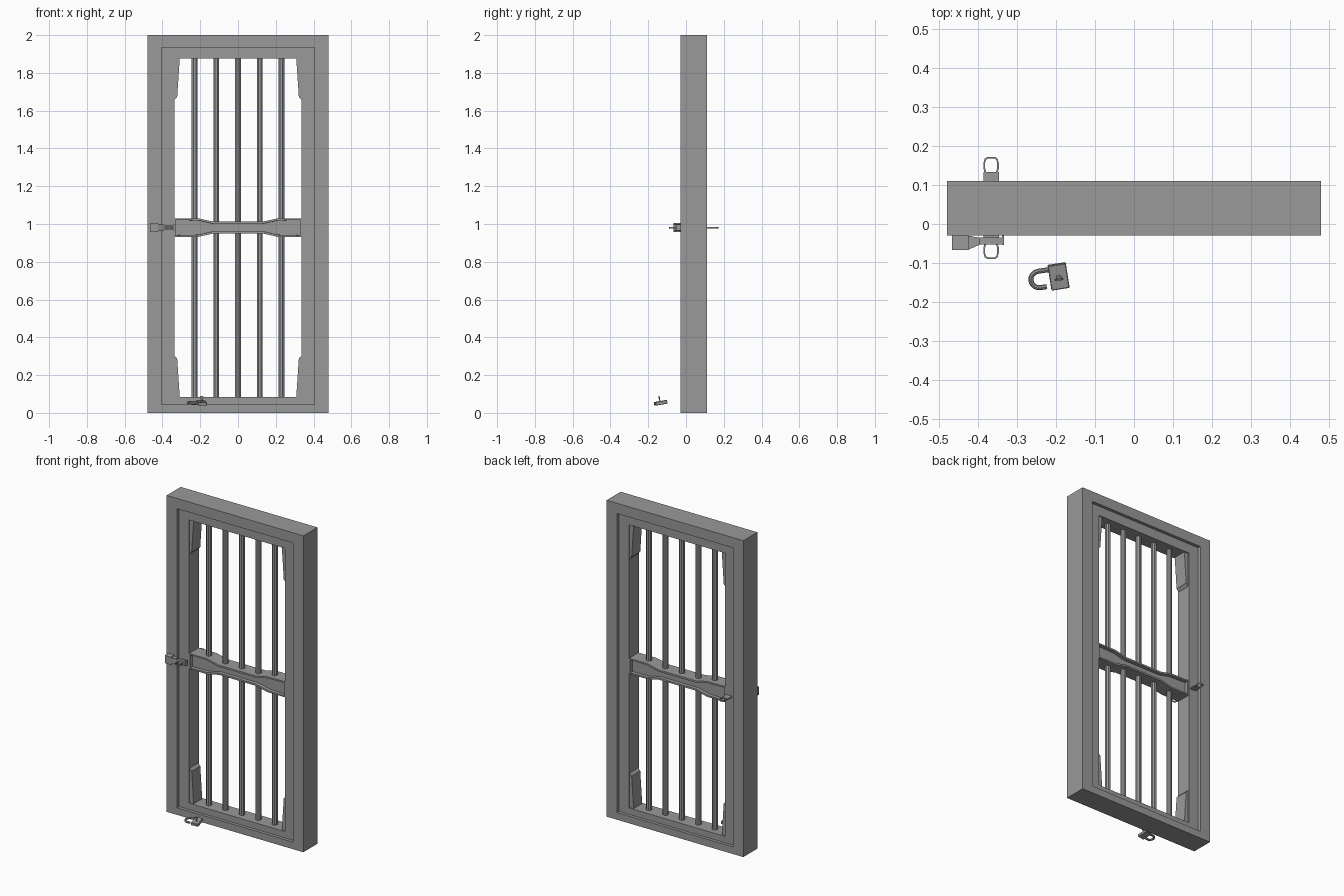
import bpy, bmesh, math
from mathutils import Vector, Matrix

if "Cube" in bpy.data.objects:
    bpy.data.objects.remove(bpy.data.objects["Cube"])

grey = bpy.data.materials.new("iron grey")
grey.diffuse_color = (0.32, 0.32, 0.32, 1)
grey.use_nodes = True
grey.node_tree.nodes["Principled BSDF"].inputs["Base Color"].default_value = grey.diffuse_color


def finish(name, bm, smooth=False):
    bmesh.ops.recalc_face_normals(bm, faces=bm.faces)
    me = bpy.data.meshes.new(name)
    bm.to_mesh(me)
    bm.free()
    me.materials.append(grey)
    ob = bpy.data.objects.new(name, me)
    bpy.context.collection.objects.link(ob)
    if smooth:
        for p in me.polygons:
            p.use_smooth = True
    return ob


def place(axis, p, d):
    """Put a 2D profile point at depth d along the y or z axis."""
    return (p[0], d, p[1]) if axis == "y" else (p[0], p[1], d)


def prism(name, pts, axis, lo, hi, inset=0, depth=0):
    bm = bmesh.new()
    a, b = [[bm.verts.new(place(axis, p, d)) for p in pts] for d in (lo, hi)]
    caps = [bm.faces.new(a), bm.faces.new(b[::-1])]
    n = len(pts)
    for i in range(n):
        j = (i + 1) % n
        bm.faces.new((a[i], b[i], b[j], a[j]))
    bmesh.ops.recalc_face_normals(bm, faces=bm.faces)
    if inset:  # sunken panel on both caps
        bmesh.ops.inset_individual(bm, faces=caps, thickness=inset)
        for f in caps:
            bmesh.ops.inset_individual(bm, faces=[f], thickness=0.0005, depth=-depth)
    return finish(name, bm)


def ring(name, outer, inner, axis, lo, hi):
    bm = bmesh.new()
    loops = [[bm.verts.new(place(axis, p, d)) for p in pts]
             for pts, d in ((outer, lo), (outer, hi), (inner, hi), (inner, lo))]
    n = len(outer)
    for k in range(4):
        a, b = loops[k], loops[(k + 1) % 4]
        for i in range(n):
            j = (i + 1) % n
            bm.faces.new((a[i], a[j], b[j], b[i]))
    return finish(name, bm)


def rect(x0, x1, y0, y1):
    return [(x0, y0), (x1, y0), (x1, y1), (x0, y1)]


# Outer frame and the slightly recessed door leaf
ring("door_frame", rect(-.478, .478, 0, 2), rect(-.405, .405, .045, 1.935), "y", -.03, .11)
ring("door_leaf", rect(-.405, .405, .045, 1.935), rect(-.337, .337, .085, 1.875), "y", -.01, .09)

# Corner braces
for s, side in ((-1, "left"), (1, "right")):
    for z0, d, level in ((1.88, -1, "top"), (.08, 1, "bottom")):
        pts = [(s * .34, z0), (s * .308, z0), (s * .322, z0 + d * .207), (s * .34, z0 + d * .227)]
        prism(f"{level}_{side}_brace", pts, "y", -.003, .083)

# Waisted cross bar with sunken panels
top = [(-.338, 1.03), (-.21, 1.03), (-.13, 1.012), (.13, 1.012), (.21, 1.03), (.338, 1.03)]
bottom = [(x, 1.962 - z) for x, z in reversed(top)]
prism("cross_bar", top + bottom, "y", -.007, .087, inset=.011, depth=.022)

# Vertical bars
for i in range(5):
    bm = bmesh.new()
    bmesh.ops.create_cone(bm, cap_ends=True, segments=8, radius1=.017, radius2=.017, depth=1.81,
                          matrix=Matrix.Translation(((i - 2) * .115, .04, .98)) @ Matrix.Rotation(math.pi / 8, 4, "Z"))
    finish(f"bar_{i + 1}", bm)

# Hasp: hinge block, tapered neck, slotted strap and end lip
prism("hasp_block", rect(-.466, -.424, -.066, -.03), "z", .957, 1.006)
prism("hasp_neck", [(-.424, -.066), (-.424, -.03), (-.395, -.035), (-.395, -.053)], "z", .964, .999)
ring("hasp_strap", rect(-.397, -.337, .968, .995), rect(-.387, -.343, .977, .986), "y", -.053, -.035)
prism("hasp_lip", rect(-.338, -.332, -.054, -.03), "z", .966, .997)

# Flat staple through the leaf, with a loop at each end
prism("staple_plate", rect(-.385, -.346, -.05, .133), "z", .977, .985)


def loop_shape(y0, y1, half):
    """Bulging, flat-ended loop from y0 (root) to y1 (tip)."""
    right = [(.8, 0), (1, .3), (1, .65), (.85, .9), (.45, 1)]
    pts = right + [(-u, v) for u, v in reversed(right)]
    return [(-.3655 + u * half, y0 + (y1 - y0) * v) for u, v in pts]


for name, y0, y1 in (("back", .128, .172), ("front", -.046, -.09)):
    s = math.copysign(1, y1 - y0)
    ring(f"{name}_staple_loop", loop_shape(y0, y1, .0195),
         loop_shape(y0 + s * .005, y1 - s * .004, .0155), "z", .977, .985)

# Open padlock lying on the ground, built flat and then tilted
lock = []
body = prism("padlock_body", rect(-.0235, .0235, -.0325, .0325), "z", -.0095, .0095)
bevel = body.modifiers.new("bevel", "BEVEL")
bevel.width, bevel.segments = .002, 1
lock.append(body)

path = [Vector((-.018, .021, 0)), Vector((-.05, .0215, 0))]
path += [Vector((-.05 - .0215 * math.sin(a), .0215 * math.cos(a), 0))
         for a in (math.pi * k / 8 for k in range(1, 9))]
path.append(Vector((-.034, -.0215, 0)))
bm = bmesh.new()
rows = []
for i, p in enumerate(path):
    t = (path[min(i + 1, len(path) - 1)] - path[max(i - 1, 0)]).normalized()
    side = Vector((-t.y, t.x, 0))
    rows.append([bm.verts.new(p + .0065 * (side * math.cos(a) + Vector((0, 0, math.sin(a)))))
                 for a in (math.tau * k / 8 for k in range(8))])
for a, b in zip(rows, rows[1:]):
    for k in range(8):
        m = (k + 1) % 8
        bm.faces.new((a[k], a[m], b[m], b[k]))
bm.faces.new(rows[0])
bm.faces.new(rows[-1][::-1])
lock.append(finish("padlock_shackle", bm))

# Keyhole collar and key standing in the lock
bm = bmesh.new()
bmesh.ops.create_cone(bm, cap_ends=True, segments=12, radius1=.008, radius2=.007, depth=.004,
                      matrix=Matrix.Translation((0, -.003, .0105)))
lock.append(finish("keyhole_collar", bm))
lock.append(prism("key_blade", rect(-.003, .003, -.0045, -.0015), "z", .009, .024))
bow = [(.011 * math.cos(math.tau * k / 8), .030 + .008 * math.sin(math.tau * k / 8)) for k in range(8)]
lock.append(prism("key_bow", bow, "y", -.005, -.001))

tilt = (Matrix.Translation((-.193, -.134, .053)) @ Matrix.Rotation(math.radians(9), 4, "Z")
        @ Matrix.Rotation(math.radians(10), 4, "X"))
for ob in lock:
    ob.data.transform(tilt)
